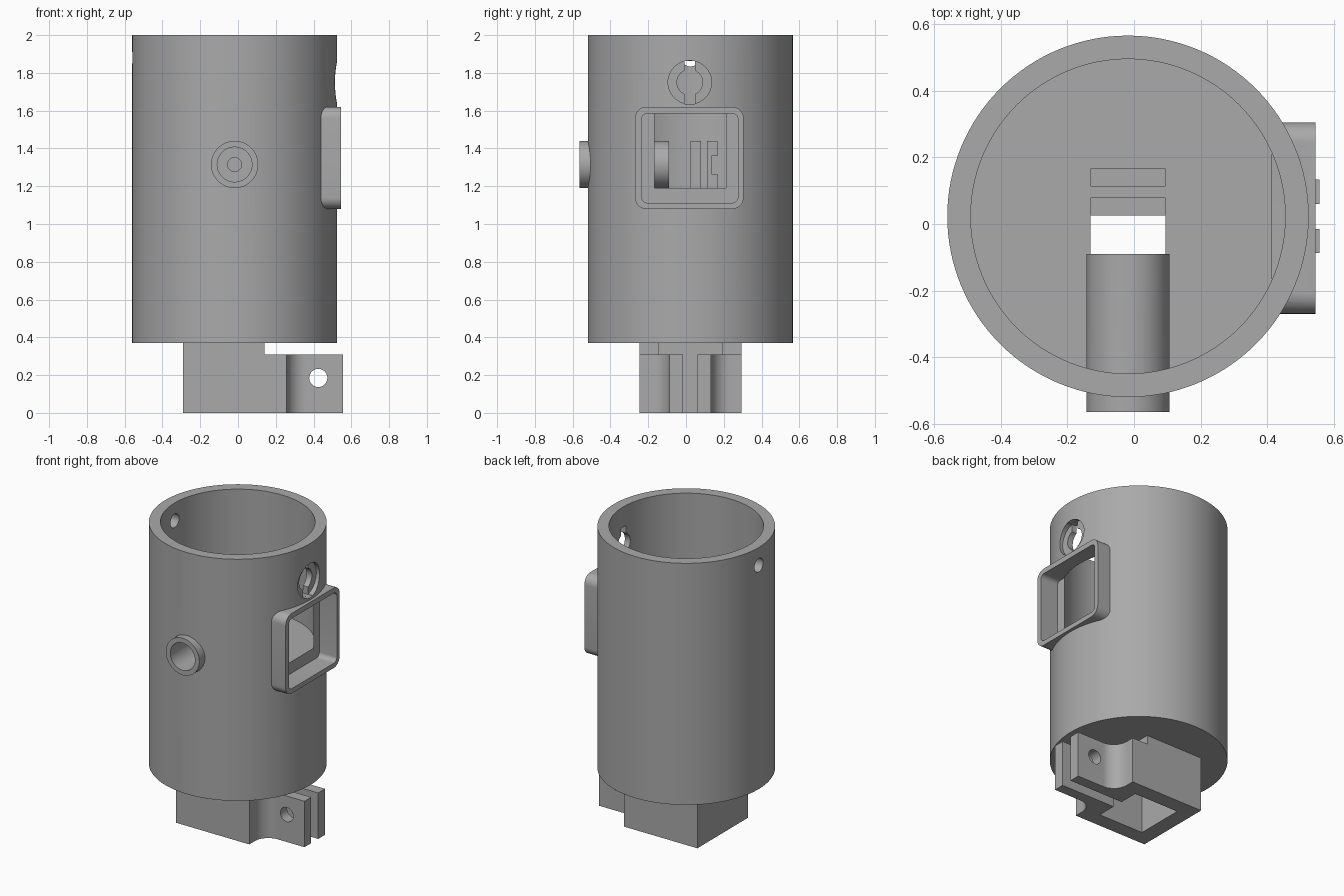
import bpy, bmesh, math
from mathutils import Matrix, Vector

old = bpy.data.objects.get("Cube")
if old:
    bpy.data.objects.remove(old, do_unlink=True)

CX, CY = -0.018, 0.023            # axis of the housing
FLOOR = 1.19                      # height of the inner floor

grey = bpy.data.materials.new("plain_grey")
grey.use_nodes = True
COLOR = (0.40, 0.40, 0.40, 1)
grey.diffuse_color = COLOR
grey.node_tree.nodes["Principled BSDF"].inputs["Base Color"].default_value = COLOR


def make(name, bm):
    bmesh.ops.recalc_face_normals(bm, faces=bm.faces[:])
    mesh = bpy.data.meshes.new(name)
    bm.to_mesh(mesh)
    bm.free()
    mesh.materials.append(grey)
    ob = bpy.data.objects.new(name, mesh)
    bpy.context.collection.objects.link(ob)
    return ob


def box(name, x, y, z):
    bm = bmesh.new()
    bmesh.ops.create_cube(bm, size=1)
    for v in bm.verts:
        v.co = [r[0] if c < 0 else r[1] for c, r in zip(v.co, (x, y, z))]
    return make(name, bm)


def rod(name, axis, a, b, radius, segments=48):
    """Cylinder along an axis; a is the start point, b the end coordinate."""
    i = "xyz".index(axis)
    length = b - a[i]
    centre = Vector(a)
    centre[i] += length / 2
    turn = {"x": Matrix.Rotation(math.pi / 2, 4, "Y"),
            "y": Matrix.Rotation(math.pi / 2, 4, "X"), "z": Matrix()}[axis]
    bm = bmesh.new()
    bmesh.ops.create_cone(bm, cap_ends=True, segments=segments, radius1=radius,
                          radius2=radius, depth=length,
                          matrix=Matrix.Translation(centre) @ turn)
    return make(name, bm)


def prism(name, points, shift):
    bm = bmesh.new()
    face = bm.faces.new([bm.verts.new(p) for p in points])
    new = bmesh.ops.extrude_face_region(bm, geom=[face])["geom"]
    bmesh.ops.translate(bm, vec=shift,
                        verts=[g for g in new if isinstance(g, bmesh.types.BMVert)])
    return make(name, bm)


def rounded_block(name, x, y, z, r, steps=8):
    """Box along x with rounded corners in the yz plane."""
    pts = []
    corners = [(y[1] - r, z[1] - r), (y[0] + r, z[1] - r),
               (y[0] + r, z[0] + r), (y[1] - r, z[0] + r)]
    for k, (cy, cz) in enumerate(corners):
        for s in range(steps + 1):
            t = math.pi / 2 * (k + s / steps)
            pts.append((x[0], cy + r * math.cos(t), cz + r * math.sin(t)))
    return prism(name, pts, (x[1] - x[0], 0, 0))


def combine(ob, operation, *tools):
    for tool in tools:
        mod = ob.modifiers.new("step", "BOOLEAN")
        mod.operation, mod.solver, mod.object = operation, "EXACT", tool
        bpy.context.view_layer.update()
        deps = bpy.context.evaluated_depsgraph_get()
        mesh = bpy.data.meshes.new_from_object(ob.evaluated_get(deps))
        ob.modifiers.clear()
        ob.data = mesh
        bpy.data.objects.remove(tool, do_unlink=True)


def shaft():
    return box("shaft_cut", (-0.185, 0.15), (-0.145, 0.19), (-0.1, 1.1))


# Housing: round cup with a window frame on its right side
housing = rod("housing", "z", (CX, CY, 0.37), 2.0, 0.543, 128)
combine(housing, "UNION",
        rounded_block("frame", (0.415, 0.545), (-0.27, 0.305), (1.08, 1.62), 0.06))
combine(housing, "DIFFERENCE",
        rod("cavity", "z", (CX, CY, FLOOR), 2.2, 0.4725, 128),
        rounded_block("recess", (0.415, 0.7), (-0.235, 0.275), (1.112, 1.585), 0.03),
        shaft(),
        box("floor_hole", (-0.13, 0.095), (-0.14, 0.025), (1.0, 1.3)))

# Keyhole above the window and small hole on the opposite wall
combine(housing, "DIFFERENCE",
        rod("counterbore", "x", (0.49, 0.02, 1.75), 0.7, 0.115),
        rod("key_hole", "x", (0.3, 0.02, 1.75), 0.7, 0.068),
        box("key_slot", (0.3, 0.7), (-0.007, 0.047), (1.636, 1.864)),
        rod("pin_hole", "x", (-0.8, CY, 1.88), -0.3, 0.046))

# Front tube running through the wall
combine(housing, "UNION", rod("tube", "y", (CX, -0.565, 1.315), -0.09, 0.125))
combine(housing, "DIFFERENCE", rod("bore", "y", (CX, -0.7, 1.315), 0.0, 0.092))

# Two upright holder plates on the inner floor
front_plate = box("front_plate", (-0.13, 0.095), (0.025, 0.08), (FLOOR - 0.02, 1.44))
combine(front_plate, "DIFFERENCE", rod("eye", "y", (CX, 0.0, 1.315), 0.1, 0.037))
rear_plate = box("rear_plate", (-0.13, 0.095), (0.112, 0.167), (FLOOR - 0.02, 1.44))
combine(rear_plate, "DIFFERENCE",
        box("groove", (-0.2, 0.2), (0.135, 0.2), (1.265, 1.36)))

# Square socket with two clamp ears, blended by concave fillets
R = 0.1
half = [(-0.29, -0.27), (0.257, -0.27)]
for s in range(13):
    t = math.pi / 2 * s / 12
    half.append((0.257 + R - R * math.cos(t), -0.11 - R + R * math.sin(t)))
half.append((0.557, -0.11))
outline = [(x, CY + y, 0) for x, y in half]
outline += [(x, CY - y, 0) for x, y in reversed(half)]
socket = prism("clamp_socket", outline, (0, 0, 0.37))
combine(socket, "DIFFERENCE",
        box("step_cut", (0.14, 0.8), (-0.5, 0.5), (0.31, 0.5)),
        shaft(),
        box("split", (0.1, 0.8), (-0.015, 0.06), (-0.1, 0.5)),
        rod("bolt_hole", "y", (0.425, -0.4, 0.185), 0.4, 0.048))

# Smooth curved walls, keep the edges crisp
bpy.ops.object.select_all(action="DESELECT")
for ob in (housing, front_plate, rear_plate, socket):
    ob.select_set(True)
bpy.context.view_layer.objects.active = housing
bpy.ops.object.shade_smooth_by_angle(angle=math.radians(30))
